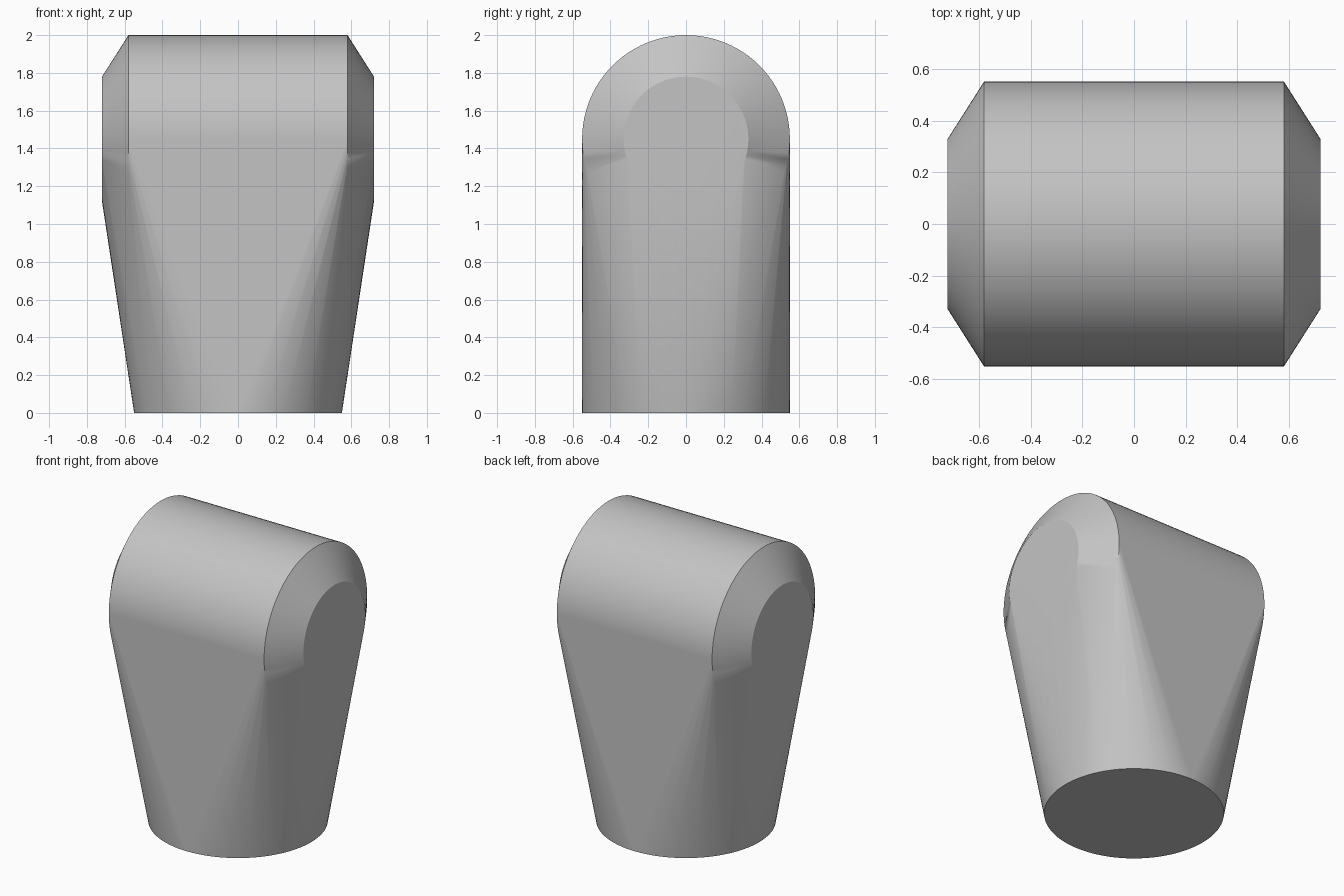
import bpy, bmesh, math

cube = bpy.data.objects.get("Cube")
if cube:
    bpy.data.objects.remove(cube, do_unlink=True)

SEGMENTS = 96
RADIUS = 0.55          # round foot and head barrel
AXIS_HEIGHT = 1.45     # centre line of the head barrel
BARREL_HALF = 0.58     # where the chamfer begins
END_HALF = 0.72        # flat end faces
END_RADIUS = 0.33

# Plain grey material
grey = bpy.data.materials.new("plain grey")
grey.use_nodes = True
colour = (0.55, 0.55, 0.55, 1)
grey.diffuse_color = colour
grey.node_tree.nodes["Principled BSDF"].inputs["Base Color"].default_value = colour

bm = bmesh.new()


def ring(radius, place):
    """Add a circle of points, placed by a function of its two coordinates."""
    for i in range(SEGMENTS):
        a = math.tau * i / SEGMENTS
        bm.verts.new(place(radius * math.cos(a), radius * math.sin(a)))


# Round foot
ring(RADIUS, lambda u, v: (u, v, 0))

# Chamfered barrel lying across the top
for side in (-1, 1):
    for half, radius in ((BARREL_HALF, RADIUS), (END_HALF, END_RADIUS)):
        ring(radius, lambda u, v: (side * half, u, AXIS_HEIGHT + v))

# Skin stretched between foot and barrel
bmesh.ops.convex_hull(bm, input=bm.verts[:])
loose = [v for v in bm.verts if not v.link_faces]
bmesh.ops.delete(bm, geom=loose, context='VERTS')
bmesh.ops.dissolve_limit(bm, angle_limit=math.radians(0.1),
                         verts=bm.verts[:], edges=bm.edges[:])
bmesh.ops.recalc_face_normals(bm, faces=bm.faces[:])

mesh = bpy.data.meshes.new("tapered_head")
bm.to_mesh(mesh)
bm.free()
mesh.materials.append(grey)
head = bpy.data.objects.new("tapered_head", mesh)
bpy.context.collection.objects.link(head)

# Smooth curved skin, crisp chamfer and foot edges
bpy.ops.object.select_all(action='DESELECT')
head.select_set(True)
bpy.context.view_layer.objects.active = head
bpy.ops.object.shade_smooth_by_angle(angle=math.radians(30))
weighted = head.modifiers.new("even_shading", 'WEIGHTED_NORMAL')
weighted.keep_sharp = True
